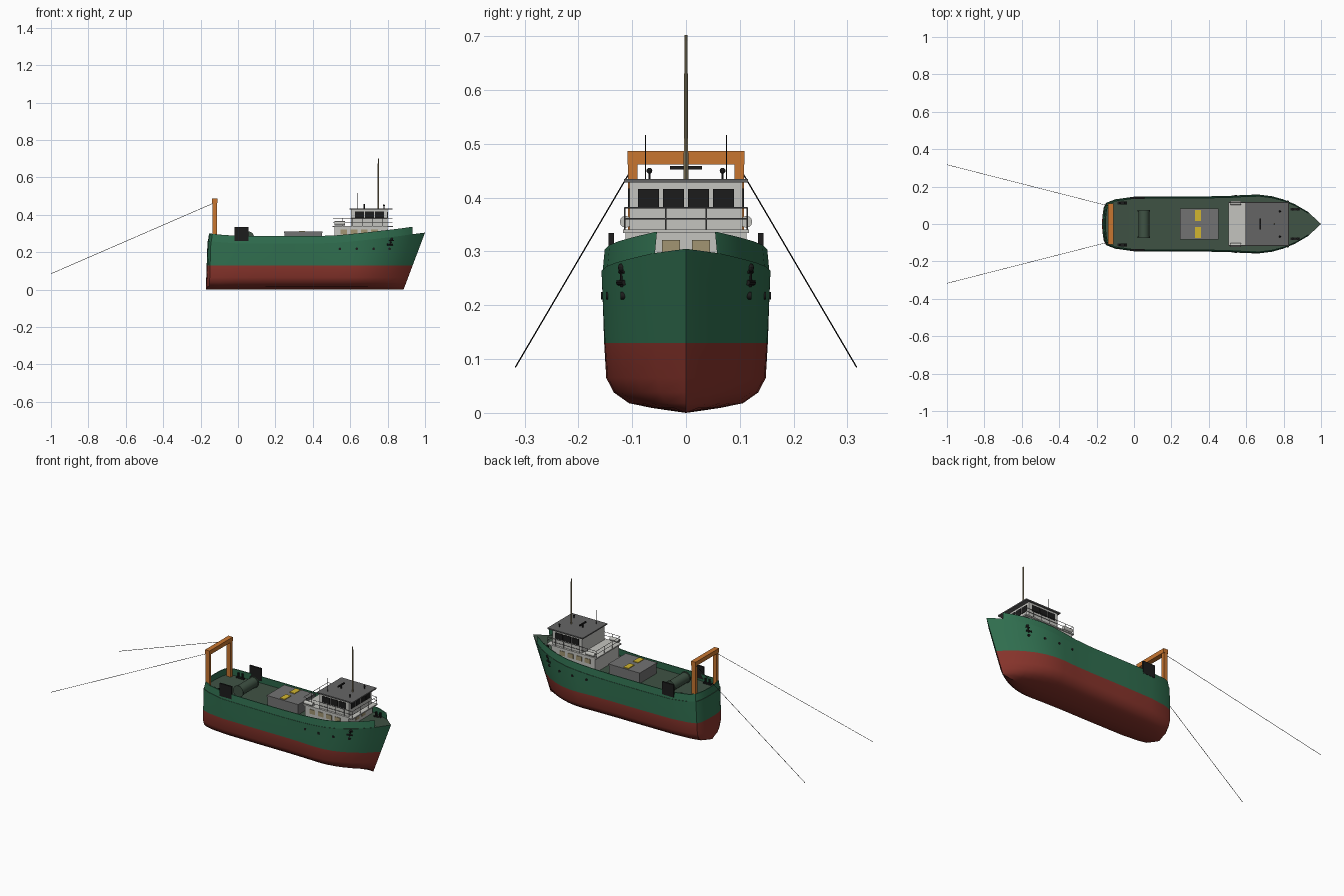
import bpy, bmesh, math
from mathutils import Vector

cube = bpy.data.objects.get("Cube")
if cube:
    bpy.data.objects.remove(cube, do_unlink=True)


def material(name, r, g, b):
    m = bpy.data.materials.new(name)
    m.use_nodes = True
    m.diffuse_color = (r, g, b, 1)
    m.node_tree.nodes["Principled BSDF"].inputs["Base Color"].default_value = (r, g, b, 1)
    return m


GREEN = material("hull green", 0.03, 0.16, 0.08)
RED = material("bottom red", 0.25, 0.035, 0.025)
DECK = material("deck green", 0.05, 0.085, 0.058)
WHITE = material("house pale grey", 0.55, 0.55, 0.52)
ROOF = material("roof grey", 0.13, 0.13, 0.13)
GREY = material("hatch grey", 0.17, 0.17, 0.17)
TAN = material("tan", 0.36, 0.30, 0.17)
ORANGE = material("gantry orange", 0.58, 0.18, 0.03)
YELLOW = material("hatch yellow", 0.65, 0.47, 0.03)
BLACK = material("black", 0.012, 0.012, 0.012)


def finish(name, bm, mats, smooth=False):
    bmesh.ops.remove_doubles(bm, verts=bm.verts, dist=1e-5)
    bmesh.ops.recalc_face_normals(bm, faces=bm.faces)
    mesh = bpy.data.meshes.new(name)
    bm.to_mesh(mesh)
    bm.free()
    for m in mats:
        mesh.materials.append(m)
    ob = bpy.data.objects.new(name, mesh)
    bpy.context.collection.objects.link(ob)
    if smooth:
        bpy.ops.object.select_all(action='DESELECT')
        ob.select_set(True)
        bpy.context.view_layer.objects.active = ob
        bpy.ops.object.shade_smooth_by_angle(angle=math.radians(32))
    return ob


def box(name, x, y, z, mat):
    """Box from (min, max) pairs."""
    bm = bmesh.new()
    bmesh.ops.create_cube(bm, size=1)
    for v in bm.verts:
        v.co = [(a + b) / 2 + c * (b - a) for (a, b), c in zip((x, y, z), v.co)]
    return finish(name, bm, [mat])


def rod(name, a, b, r, mat, r2=None, sides=8):
    a, b = Vector(a), Vector(b)
    bm = bmesh.new()
    bmesh.ops.create_cone(bm, cap_ends=True, segments=sides, radius1=r,
                          radius2=r if r2 is None else r2, depth=(b - a).length)
    turn = (b - a).to_track_quat('Z', 'Y')
    for v in bm.verts:
        v.co = turn @ v.co + (a + b) / 2
    return finish(name, bm, [mat], True)


def ball(name, c, r, mat):
    bm = bmesh.new()
    bmesh.ops.create_uvsphere(bm, u_segments=10, v_segments=6, radius=r)
    bmesh.ops.translate(bm, verts=bm.verts, vec=c)
    return finish(name, bm, [mat], True)


# Hull stations: x, half width, deck edge height
STATIONS = [(-.163, 0, .26), (-.161, .05, .26), (-.156, .09, .26), (-.145, .115, .258),
            (-.1, .132, .254), (0, .146, .247), (.2, .148, .246), (.4, .148, .246),
            (.52, .151, .250), (.6, .156, .257), (.67, .157, .264), (.74, .148, .272),
            (.80, .131, .279), (.86, .106, .286), (.93, .065, .296), (1, 0, .305)]
# Section: fraction of half width, height
SECTION = [(0, 0), (.4, .009), (.68, .018), (.86, .038), (.95, .065), (.975, .13)]


def half_width(x):
    for (a, wa, _), (b, wb, _) in zip(STATIONS, STATIONS[1:]):
        if a <= x <= b:
            return wa + (wb - wa) * (x - a) / (b - a)


def section(x, w, zk, side):
    bow = max(0, (x - .6) / .4)
    stern = max(0, -x / .163)
    pts = []
    for f, z in SECTION + [(.99, .2), (1, zk)]:
        low = 1 - z / zk
        pts.append((x - low * (.115 * bow + .009 * stern),
                    side * w * f * (1 - .2 * bow * low), z))
    return pts


def loft(bm, rows):
    grid = [[bm.verts.new(p) for p in row] for row in rows]
    for r, s in zip(grid, grid[1:]):
        for i in range(len(r) - 1):
            bm.faces.new((r[i], r[i + 1], s[i + 1], s[i]))


bm = bmesh.new()
for side in (-1, 1):
    loft(bm, [section(*st, side) for st in STATIONS])
loft(bm, [[(x, -w, z), (x, w, z)] for x, w, z in STATIONS])
bmesh.ops.remove_doubles(bm, verts=bm.verts, dist=1e-5)
bmesh.ops.recalc_face_normals(bm, faces=bm.faces)
for f in bm.faces:
    f.material_index = 1 if f.calc_center_median().z < .13 else 2 if f.normal.z > .8 else 0
finish("hull", bm, [GREEN, RED, DECK], True)

# Bulwark, a thin wall set just inside the deck edge and open at the bow
bm = bmesh.new()
for side in (-1, 1):
    rows = []
    for x, w, z in STATIONS[:-1]:
        aft = .008 if x < -.12 else 0
        outer, inner = max(0, w - .002), max(0, w - .006)
        rows.append([(x + aft / 4, side * outer, z - .002), (x + aft, side * inner, z + .04),
                     (x + aft + .004, side * max(0, inner - .005), z + .04),
                     (x + aft / 4 + .004, side * max(0, outer - .005), z - .002)])
    loft(bm, rows)
    bm.verts.ensure_lookup_table()
    bm.faces.new(bm.verts[-4:])
finish("bulwark", bm, [GREEN], True)

# Deckhouse and wheelhouse
box("deckhouse", (.515, .80), (-.112, .112), (.245, .335), WHITE)
box("upper_deck", (.505, .83), (-.117, .117), (.334, .341), WHITE)
box("wheelhouse", (.605, .80), (-.105, .105), (.34, .43), WHITE)
box("wheelhouse_roof", (.595, .826), (-.115, .115), (.428, .435), ROOF)
for i in range(4):
    y = -.0695 + i * .0463
    box("wheelhouse_front_window", (.799, .803), (y - .0195, y + .0195), (.38, .416), BLACK)
for y in (-.028, .028):
    box("deckhouse_front_window", (.799, .803), (y - .017, y + .017), (.297, .321), TAN)

for s in (-1, 1):
    for i in range(3):
        x = .65 + i * .053
        box("wheelhouse_side_window", (x - .024, x + .024),
            sorted((s * .104, s * .108)), (.381, .417), BLACK)
    for i in range(4):
        x = .565 + i * .055
        box("deckhouse_side_window", (x - .018, x + .018),
            sorted((s * .111, s * .115)), (.296, .322), TAN)
    rod("life_raft", (.515, s * .112, .355), (.572, s * .112, .355), .011, WHITE, sides=12)

    # Railing along each side
    for z in (.361, .381):
        rod("side_rail", (.508, s * .114, z), (.826, s * .114, z), .0013, ROOF, sides=6)
    for i in range(7):
        x = .508 + i * .053
        rod("rail_post", (x, s * .114, .34), (x, s * .114, .381), .0013, ROOF, sides=6)

    # Roof fittings
    rod("whip_antenna", (.64, s * .075, .434), (.64, s * .075, .516), .001, BLACK, sides=6)
    rod("lamp_stand", (.78, s * .068, .434), (.78, s * .068, .448), .002, BLACK)
    ball("lamp", (.78, s * .068, .45), .0055, BLACK)

    # Gantry leg and trailing cable
    box("gantry_leg", (-.137, -.112), sorted((s * .09, s * .108)), (.25, .47), ORANGE)
    rod("trailing_cable", (-.125, s * .094, .465), (-1, s * .317, .085), .0012, BLACK, sides=6)

    # Deck fittings
    box("side_plate", (-.02, .057), sorted((s * .134, s * .144)), (.26, .334), BLACK)
    for x0, y0, z0 in ((-.062, .112, .254), (.862, .078, .284)):
        box("bollard_base", (x0 - .025, x0 + .025), sorted((s * (y0 - .007), s * (y0 + .007))),
            (z0, z0 + .006), BLACK)
        for dx in (-.013, .013):
            rod("bollard", (x0 + dx, s * y0, z0), (x0 + dx, s * y0, z0 + .03), .006, BLACK)
    box("hatch_marking", (.325, .358), sorted((s * .017, s * .074)), (.309, .314), YELLOW)

    # Portholes and anchor on the hull side
    for x in (.545, .635, .725, .81):
        y = half_width(min(x + .015, .83))
        rod("porthole", (x, s * (y - .012), .218), (x, s * (y + .001), .218), .007, BLACK, sides=12)
    y = half_width(.83)
    rod("anchor_shank", (.82, s * y, .272), (.812, s * y, .235), .004, BLACK)
    rod("anchor_stock", (.808, s * (y + .005), .262), (.832, s * (y - .004), .262), .003, BLACK)
    rod("anchor_arms", (.797, s * (y + .007), .242), (.828, s * (y - .004), .242), .005, BLACK)
    ball("anchor_hawse", (.822, s * y, .27), .008, BLACK)

# Railing across both ends of the upper deck
for x in (.508, .826):
    for z in (.361, .381):
        rod("end_rail", (x, -.114, z), (x, .114, z), .0013, ROOF, sides=6)
    for y in (-.038, .038):
        rod("rail_post", (x, y, .34), (x, y, .381), .0013, ROOF, sides=6)

# Mast and radar
rod("mast", (.75, 0, .434), (.75, 0, .702), .0045, TAN, .0028, 10)
rod("radar_stand", (.675, 0, .434), (.675, 0, .454), .005, BLACK)
box("radar_bar", (.671, .679), (-.03, .03), (.452, .459), BLACK)

# Gantry beam, hatch and winch
box("gantry_beam", (-.139, -.11), (-.109, .109), (.462, .487), ORANGE)
box("hatch", (.248, .448), (-.08, .08), (.245, .303), GREY)
box("hatch_lid", (.245, .451), (-.082, .082), (.302, .31), GREY)
rod("winch_drum", (.053, -.07, .279), (.053, .07, .279), .029, DECK, sides=20)
for s in (-1, 1):
    rod("winch_flange", (.053, s * .068, .279), (.053, s * .075, .279), .033, DECK, sides=20)
